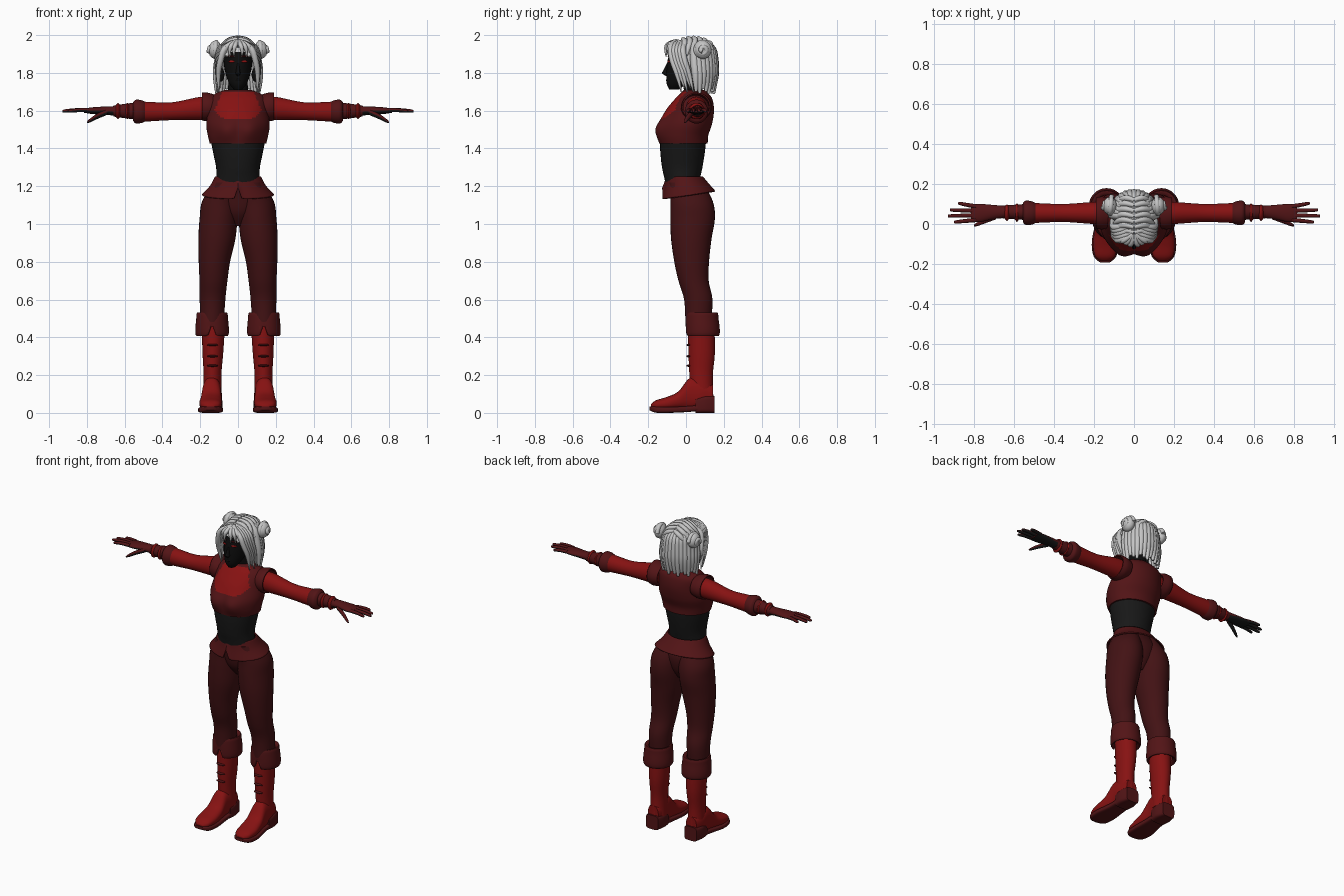
import bpy, bmesh
from math import sin, cos, pi, radians, sqrt, copysign
from mathutils import Matrix, Vector

cube = bpy.data.objects.get("Cube")
if cube:
    bpy.data.objects.remove(cube)


def material(name, r, g, b):
    m = bpy.data.materials.new(name)
    m.use_nodes = True
    m.diffuse_color = (r, g, b, 1)
    m.node_tree.nodes["Principled BSDF"].inputs["Base Color"].default_value = (r, g, b, 1)
    return m


TROUSER = material("dark wine cloth", .055, .006, .007)
VEST = material("wine leather", .085, .007, .008)
RED = material("bright red cloth", .24, .006, .006)
BLACK = material("black cloth", .009, .009, .009)
SKIN = material("black skin", .004, .004, .004)
HAIR = material("silver hair", .56, .56, .56)
EYE = material("red eyes", .32, .008, .008)

parts = []


def finish(name, bm, mats, mirror=False, rule=None, shape=None, thick=0):
    """Turn a bmesh into an object, with optional vertex shaping and colour rule."""
    if shape:
        for v in bm.verts:
            v.co = shape(v.co.copy())
    bmesh.ops.recalc_face_normals(bm, faces=bm.faces)
    bm.normal_update()
    if rule:
        for f in bm.faces:
            f.material_index = rule(f.calc_center_median(), f.normal)
    me = bpy.data.meshes.new(name)
    bm.to_mesh(me)
    bm.free()
    return add_object(name, me, mats, mirror, thick)


def add_object(name, me, mats, mirror=False, thick=0):
    for m in mats:
        me.materials.append(m)
    ob = bpy.data.objects.new(name, me)
    bpy.context.collection.objects.link(ob)
    if thick:
        mod = ob.modifiers.new("thickness", 'SOLIDIFY')
        mod.thickness, mod.offset = thick, 0
    if mirror:
        ob.modifiers.new("mirror", 'MIRROR')
    parts.append(ob)
    return ob


def spline(rings, steps):
    """Smoothly interpolate the rings."""
    out = []
    last = len(rings) - 1
    for i in range(last):
        p, a, b, q = (rings[max(0, min(last, i + k))] for k in (-1, 0, 1, 2))
        for s in range(steps):
            t = s / steps
            out.append([((2 * y) + (z - x) * t + (2 * x - 5 * y + 4 * z - w) * t * t
                         + (3 * y - x - 3 * z + w) * t ** 3) / 2 for x, y, z, w in zip(p, a, b, q)])
    return out + [rings[-1]]


def loft(name, rings, *mats, axis='z', n=32, steps=5, power=2, caps=True, **kw):
    """Skin rings of (centre, centre, position along axis, radius, radius)."""
    bm = bmesh.new()
    loops = []
    for u, v, t, a, b in spline(rings, steps):
        loop = []
        for i in range(n):
            c, s = (copysign(abs(f(2 * pi * i / n)) ** (2 / power), f(2 * pi * i / n)) for f in (cos, sin))
            p, q = u + a * c, v + b * s
            loop.append(bm.verts.new({'z': (p, q, t), 'x': (t, p, q), 'y': (p, t, q)}[axis]))
        loops.append(loop)
    for lo, hi in zip(loops, loops[1:]):
        for i in range(n):
            j = (i + 1) % n
            bm.faces.new((lo[i], lo[j], hi[j], hi[i]))
    if caps:
        bm.faces.new(loops[0])
        bm.faces.new(loops[-1])
    return finish(name, bm, mats, **kw)


def blob(name, loc, size, mat, turn=0, cut=None, **kw):
    bm = bmesh.new()
    mx = Matrix.Translation(loc) @ Matrix.Rotation(turn, 4, 'Z') @ Matrix.Diagonal((*size, 1))
    bmesh.ops.create_uvsphere(bm, u_segments=32, v_segments=20, radius=1, matrix=mx)
    if cut:
        bmesh.ops.delete(bm, geom=[v for v in bm.verts if cut(v.co)], context='VERTS')
    return finish(name, bm, [mat], **kw)


def strands(name, paths, radii, mat, mirror=False):
    """Tapered tubes along each path, joined into one mesh."""
    cu = bpy.data.curves.new(name, 'CURVE')
    cu.dimensions = '3D'
    cu.bevel_depth, cu.bevel_resolution, cu.use_fill_caps = 1, 2, True
    for path in paths:
        sp = cu.splines.new('NURBS')
        sp.points.add(len(path) - 1)
        for i, p in enumerate(path):
            sp.points[i].co = (*p, 1)
            sp.points[i].radius = radii[min(i, len(radii) - 1)]
        sp.order_u, sp.use_endpoint_u, sp.resolution_u = 3, True, 5
    tmp = bpy.data.objects.new(name + "_path", cu)
    bpy.context.collection.objects.link(tmp)
    deps = bpy.context.evaluated_depsgraph_get()
    me = bpy.data.meshes.new_from_object(tmp.evaluated_get(deps))
    bpy.data.objects.remove(tmp)
    me.materials.clear()
    return add_object(name, me, [mat], mirror)


# Trousers
loft("trouser_legs", [(.137, .065, .48, .062, .068), (.135, .065, .6, .068, .075), (.13, .04, .7, .074, .08),
                      (.125, .03, .8, .083, .092), (.112, .028, .92, .098, .107), (.103, .035, 1.03, .1, .118),
                      (.095, .03, 1.12, .095, .112), (.07, 0, 1.22, .06, .09)], TROUSER, mirror=True)
loft("trouser_seat", [(0, .03, .99, .03, .04), (0, .025, 1.06, .1, .085), (0, .02, 1.15, .15, .1),
                      (0, -.01, 1.24, .112, .088)], TROUSER)

# Boots
loft("boot_shafts", [(.135, .085, .08, .05, .06), (.135, .08, .2, .047, .062), (.133, .083, .32, .055, .07),
                     (.13, .08, .47, .062, .07)], RED, mirror=True)
loft("boot_feet", [(.145, .032, -.186, .02, .012), (.145, .042, -.16, .05, .024), (.145, .05, -.1, .06, .035),
                   (.142, .066, -.04, .056, .048), (.14, .1, .02, .049, .085), (.137, .1, .08, .05, .075),
                   (.137, .09, .142, .038, .06)], RED, axis='y', power=2.4, mirror=True)
loft("boot_soles", [(.145, .024, -.192, .025, .01), (.145, .018, -.16, .057, .017), (.145, .016, -.09, .066, .016),
                    (.14, .02, 0, .055, .016), (.138, .025, .06, .052, .016)],
     VEST, axis='y', power=4, mirror=True)
loft("boot_heels", [(.138, .04, .05, .05, .04), (.138, .045, .1, .055, .045), (.138, .045, .152, .044, .045)],
     VEST, axis='y', power=5, mirror=True)


def cuff_notch(p):
    if p.y < .05 and p.z < .45:
        p.z += max(0, .07 - 3 * abs(p.x - .137))
    return p


loft("boot_cuffs", [(.137, .087, .425, .065, .068), (.137, .088, .41, .082, .084), (.137, .088, .44, .086, .088),
                    (.137, .085, .5, .081, .084), (.137, .085, .53, .077, .08), (.137, .08, .52, .06, .064)],
     VEST, steps=3, n=48, caps=False, shape=cuff_notch, mirror=True, thick=.006)
for i, z in enumerate((.25, .3, .36)):
    blob(f"boot_buckle_{i + 1}", (.135, .014, z), (.03, .012, .006), VEST, mirror=True)

# Jacket: skirt, waist and bodice


def skirt_hem(p):
    k = max(0, (1.25 - p.z) / .1)
    p.z += .15 * p.y * k
    if p.y < 0:
        p.z += max(0, .06 - 3 * abs(p.x)) * k
    return p


loft("jacket_skirt", [(0, -.008, 1.25, .118, .094), (0, .005, 1.2, .145, .115), (0, .015, 1.15, .188, .137)],
     VEST, n=64, caps=False, shape=skirt_hem, thick=.008)
loft("waist", [(0, -.02, 1.21, .117, .088), (0, -.02, 1.25, .115, .096), (0, -.02, 1.3, .116, .107),
               (0, -.018, 1.38, .132, .118), (0, -.015, 1.45, .146, .122)], BLACK)


def bust(p):
    if p.y < 0:
        p.y -= .028 * 2.7 ** (-((abs(p.x) - .065) ** 2 + (p.z - 1.495) ** 2) / .0035)
    return p


def yoke(c, n):
    side = abs(c.x)
    low = 1.56 + 14 * max(0, side - .07) ** 2
    return int(c.y < .03 and low < c.z < 1.7 and side < .125 - .4 * (c.z - 1.6))


loft("bodice", [(0, -.012, 1.425, .149, .127), (0, -.012, 1.47, .16, .13), (0, 0, 1.53, .168, .138),
                (0, .02, 1.6, .157, .128), (0, .04, 1.66, .15, .1), (0, .045, 1.69, .12, .075),
                (0, .045, 1.71, .07, .055)], VEST, RED, n=80, steps=8, shape=bust, rule=yoke)
loft("shoulder_caps", [(.055, 1.62, .12, .07, .06), (.055, 1.62, .16, .078, .071), (.055, 1.622, .19, .072, .07)],
     VEST, axis='x', caps=False, mirror=True, thick=.008)

# Arms
loft("sleeves", [(.055, 1.61, .13, .055, .06), (.055, 1.612, .2, .055, .061), (.055, 1.597, .35, .045, .047),
                 (.055, 1.595, .48, .049, .052), (.055, 1.595, .54, .05, .053)], RED, axis='x', mirror=True)
loft("sleeve_cuffs", [(.055, 1.595, .49, .048, .051), (.055, 1.595, .51, .058, .06), (.056, 1.595, .54, .061, .063),
                      (.057, 1.595, .555, .048, .05)], VEST, axis='x', mirror=True)
loft("bracers", [(.06, 1.598, .54, .04, .045), (.06, 1.598, .6, .036, .038), (.06, 1.598, .66, .031, .029)],
     VEST, axis='x', mirror=True)
for i, x in enumerate((.585, .635)):
    loft(f"bracer_strap_{i + 1}", [(.058, 1.598, x - .012, .03, .03), (.056, 1.598, x, .046 - .1 * (x - .585), .043),
                                   (.058, 1.598, x + .012, .03, .03)], RED, axis='x', mirror=True)


def palm(c, n):
    return int(n.z < -.15)


loft("gloves", [(.06, 1.598, .64, .03, .026), (.06, 1.6, .7, .035, .022), (.055, 1.6, .77, .045, .018),
                (.055, 1.6, .815, .04, .011)], VEST, BLACK, axis='x', mirror=True, rule=palm)
fingers = {"index": (.02, .01, .9), "middle": (.043, .04, .93), "ring": (.066, .07, .92), "little": (.088, .103, .88)}
for name, (y0, y1, tip) in fingers.items():
    loft(name + "_fingers", [(y0, 1.602, .79, .011, .011), ((y0 + y1) / 2, 1.603, (.79 + tip) / 2, .01, .01),
                             (y1, 1.598, tip - .008, .008, .008), (y1, 1.597, tip, .002, .002)],
         VEST, BLACK, axis='x', n=12, steps=3, mirror=True, rule=palm)
loft("thumbs", [(.035, 1.594, .69, .012, .015), (.015, 1.57, .745, .012, .014), (-.002, 1.547, .785, .009, .01),
                (-.008, 1.538, .8, .003, .003)], VEST, BLACK, axis='x', n=12, steps=3, mirror=True, rule=palm)

# Head
loft("neck", [(0, .045, 1.64, .066, .055), (0, .04, 1.7, .056, .05), (0, .025, 1.78, .046, .05)], SKIN)
loft("head", [(0, -.062, 1.712, .022, .026), (0, -.05, 1.742, .045, .052), (0, -.02, 1.79, .064, .084),
              (0, .01, 1.85, .075, .11), (0, .02, 1.91, .075, .105), (0, .02, 1.96, .05, .07)], SKIN)
loft("nose", [(0, -.092, 1.85, .006, .01), (0, -.1, 1.81, .011, .022), (0, -.104, 1.798, .013, .022),
              (0, -.095, 1.783, .007, .012)], SKIN, n=16)
blob("lips", (0, -.094, 1.762), (.02, .012, .009), SKIN)
blob("ears", (.092, .005, 1.79), (.02, .016, .036), SKIN, mirror=True)
blob("eyes", (.034, -.09, 1.86), (.018, .004, .006), EYE, turn=.4, mirror=True)
blob("brows", (.036, -.088, 1.888), (.022, .004, .004), VEST, turn=.4, mirror=True)

# Hair: cap, combed top, back curtain, front locks and buns
blob("hair_cap", (0, .035, 1.875), (.102, .128, .115), HAIR,
     cut=lambda p: p.z < 1.91 - 1.1 * (p.y + .1))
top = []
for i in range(8):
    y = -.07 + i * .027
    k = sqrt(1 - ((y - .035) / .135) ** 2)
    top.append([(.1 * k * sin(a), y + .012 * sin(3 * a), 1.875 + .112 * k * cos(a)) for a in (0, .35, .7, 1.05, 1.4)])
strands("hair_top", top, (.011, .015, .016, .015, .01), HAIR, mirror=True)

back = []
for i in range(17):
    a = radians(-88 + 11 * i)
    s, c = sin(a), cos(a)
    low = 1.69 + .012 * (i % 3)
    back.append([(.03 * s, .04 + .03 * c, 1.965), (.09 * s, .04 + .1 * c, 1.95), (.105 * s, .04 + .112 * c, 1.86),
                 (.115 * s, .05 + .105 * c, 1.78), (.112 * s, .05 + .098 * c, low)])
strands("hair_back", back, (.012, .02, .023, .022, .008), HAIR)

locks = []
for i in range(5):
    d = i * .016
    locks.append([(.012, -.06 + d, 1.965), (.07 + d / 3, -.085 + d, 1.945), (.092 + d / 4, -.075 + d, 1.87),
                  (.108, -.045 + d, 1.79), (.1 + .006 * (i % 3), -.025 + d, 1.7 + .02 * (i % 2))])
strands("front_locks", locks, (.01, .017, .017, .014, .003), HAIR, mirror=True)
fringe = [[(.005, -.05, 1.97), (.01 + .02 * i, -.1 + .006 * i, 1.955), (.025 + .022 * i, -.108 + .012 * i, 1.92),
           (.02 + .025 * i, -.105 + .014 * i, 1.885)] for i in range(3)]
strands("fringe", fringe, (.01, .014, .01, .002), HAIR, mirror=True)

blob("bun_cores", (.12, .09, 1.922), (.035, .045, .048), HAIR, mirror=True)
coil = []
for i in range(28):
    a, r = i * pi / 5, .046 - .0014 * i
    coil.append((.112 + .0016 * i, .09 + r * cos(a), 1.922 + r * sin(a)))
strands("bun_coils", [coil], (.013,), HAIR, mirror=True)

# Smooth shading with crisp edges
bpy.ops.object.select_all(action='DESELECT')
for ob in parts:
    ob.select_set(True)
bpy.context.view_layer.objects.active = parts[0]
bpy.ops.object.shade_smooth_by_angle(angle=radians(50))
